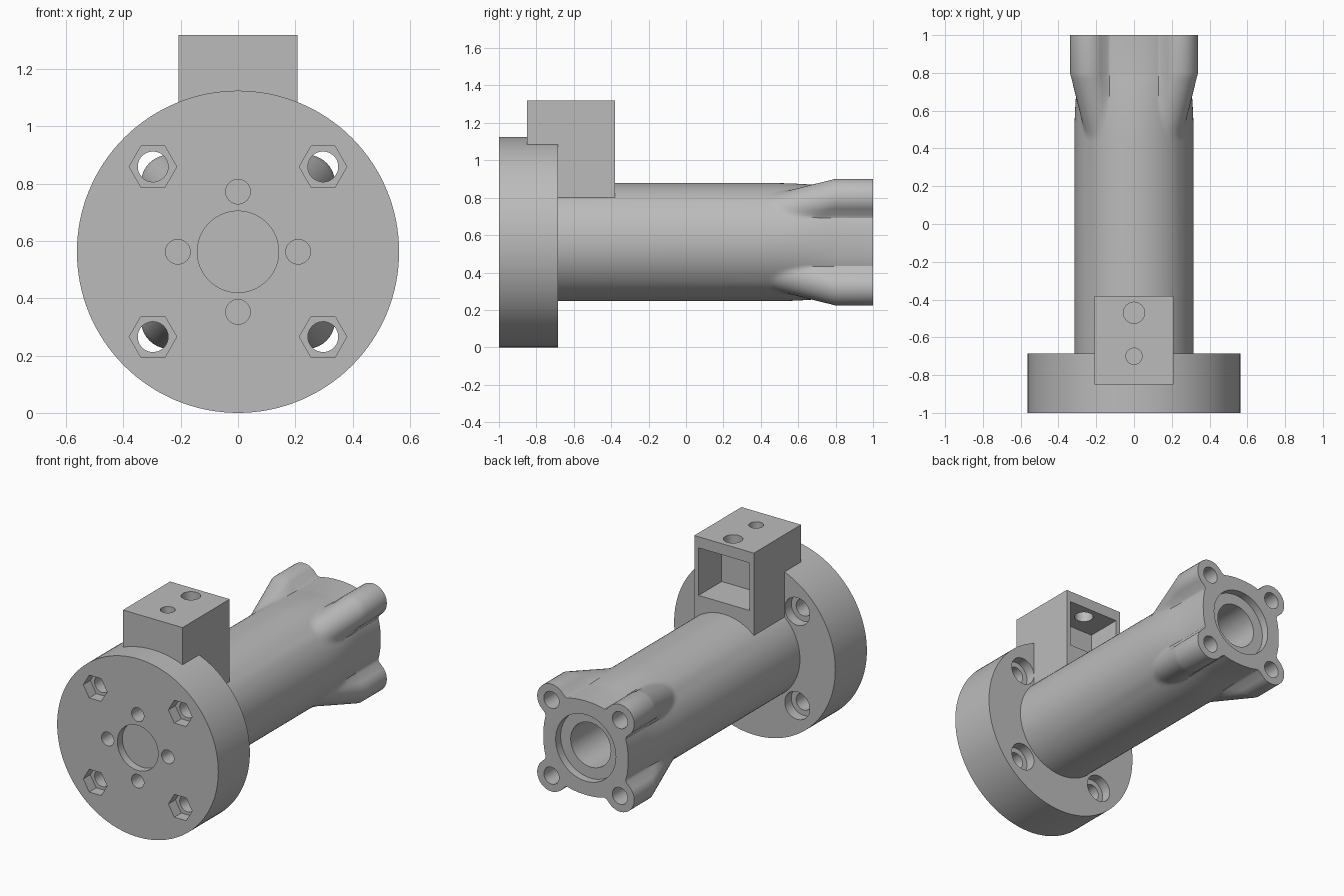
import bpy, bmesh
from math import sin, cos, pi, sqrt, radians

cube = bpy.data.objects.get("Cube")
if cube:
    bpy.data.objects.remove(cube)

AXIS = 0.5625                      # height of the main axis
FLANGE_R, TUBE_R = 0.5625, 0.316

metal = bpy.data.materials.new("plain_grey")
metal.use_nodes = True
GREY = (0.5, 0.5, 0.5, 1)
metal.diffuse_color = GREY
metal.node_tree.nodes["Principled BSDF"].inputs["Base Color"].default_value = GREY


def cylinder(name, r, x, z, y0, y1, sides=64, spin=0):
    """Cylinder lying along y."""
    bpy.ops.mesh.primitive_cylinder_add(
        vertices=sides, radius=r, depth=y1 - y0,
        location=(x, (y0 + y1) / 2, z), rotation=(pi / 2, spin, 0))
    bpy.context.object.name = name
    return bpy.context.object


def upright(name, r, y, z0, z1):
    bpy.ops.mesh.primitive_cylinder_add(
        vertices=48, radius=r, depth=z1 - z0, location=(0, y, (z0 + z1) / 2))
    bpy.context.object.name = name
    return bpy.context.object


def box(name, hx, y0, y1, z0, z1):
    bpy.ops.mesh.primitive_cube_add(size=1, location=(0, (y0 + y1) / 2, (z0 + z1) / 2))
    ob = bpy.context.object
    ob.name = name
    ob.scale = (2 * hx, y1 - y0, z1 - z0)
    return ob


def finish(ob, cutters):
    """Cut the holes, then shade and colour the part."""
    bpy.ops.object.select_all(action='DESELECT')
    ob.select_set(True)
    bpy.context.view_layer.objects.active = ob
    for c in cutters:
        c.hide_render = True
        mod = ob.modifiers.new("cut", 'BOOLEAN')
        mod.operation, mod.solver, mod.object = 'DIFFERENCE', 'EXACT', c
        bpy.ops.object.modifier_apply(modifier=mod.name)
    for c in cutters:
        bpy.data.objects.remove(c)
    ob.data.materials.clear()
    ob.data.materials.append(metal)
    bpy.ops.object.shade_smooth_by_angle(angle=radians(30))


DIAGONALS = [(sx, sz) for sx in (-1, 1) for sz in (-1, 1)]

# Round front flange with pilot recess, nut pockets and screw holes
flange = cylinder("flange", FLANGE_R, 0, AXIS, -1, -0.685, 128)
cuts = [cylinder("pilot", 0.142, 0, AXIS, -1.1, -0.95)]
for sx, sz in DIAGONALS:
    x, z = 0.297 * sx, AXIS + 0.297 * sz
    cuts += [cylinder("bolt_hole", 0.053, x, z, -1.2, -0.5, 48),
             cylinder("nut_pocket", 0.083, x, z, -1.1, -0.93, 6, pi / 6),
             cylinder("head_pocket", 0.087, x, z, -0.75, -0.5, 48)]
for k in range(4):
    cuts.append(cylinder("screw_hole", 0.043, 0.21 * cos(k * pi / 2),
                         AXIS + 0.21 * sin(k * pi / 2), -1.1, -0.86, 48))
finish(flange, cuts)


# Tube whose rear end flares into four rounded ears
def section_radius(a, t):
    """Radius at angle a; t runs from 0 (round tube) to 1 (full ears)."""
    base = TUBE_R - 0.02 * t * t * (0.5 + 0.5 * cos(4 * a))
    phi = (a % (pi / 2)) - pi / 4
    d, rho, off = 0.21 + 0.128 * t, 0.1, 0
    off = abs(d * sin(phi))
    ear = d * cos(phi) + (sqrt(rho * rho - off * off) if off < rho else -3 * (off - rho))
    k = 0.001 + 0.04 * t
    h = max(k - abs(base - ear), 0) / k
    return max(base, ear) + h * h * k / 4


SEG = 160
bm = bmesh.new()
rings = []
stations = [(-0.75, 0), (0.44, 0)]
stations += [(0.44 + 0.36 * i / 12, i / 12) for i in range(1, 13)] + [(1, 1)]
for y, t in stations:
    ring = []
    for i in range(SEG):
        a = 2 * pi * i / SEG
        r = section_radius(a, t)
        ring.append(bm.verts.new((r * cos(a), y, AXIS + r * sin(a))))
    rings.append(ring)
for lo, hi in zip(rings, rings[1:]):
    for i in range(SEG):
        j = (i + 1) % SEG
        bm.faces.new((lo[i], lo[j], hi[j], hi[i]))
bm.faces.new(rings[0])
bm.faces.new(rings[-1])
bmesh.ops.recalc_face_normals(bm, faces=bm.faces)
mesh = bpy.data.meshes.new("flared_tube")
bm.to_mesh(mesh)
bm.free()
tube = bpy.data.objects.new("flared_tube", mesh)
bpy.context.collection.objects.link(tube)
cuts = [cylinder("rear_bore", 0.14, 0, AXIS, -0.6, 1.2),
        cylinder("bearing_seat", 0.21, 0, AXIS, 0.95, 1.1)]
for sx, sz in DIAGONALS:
    cuts.append(cylinder("ear_hole", 0.053, 0.239 * sx, AXIS + 0.239 * sz, 0.8, 1.1, 48))
finish(tube, cuts)

# Square housing on top, open at the back, with two holes in its roof
housing = box("top_housing", 0.208, -0.85, -0.38, 0.8, 1.32)
finish(housing, [box("pocket", 0.178, -0.61, -0.3, 0.95, 1.25),
                 upright("large_roof_hole", 0.056, -0.47, 1.2, 1.4),
                 upright("small_roof_hole", 0.043, -0.70, 1.14, 1.4)])
